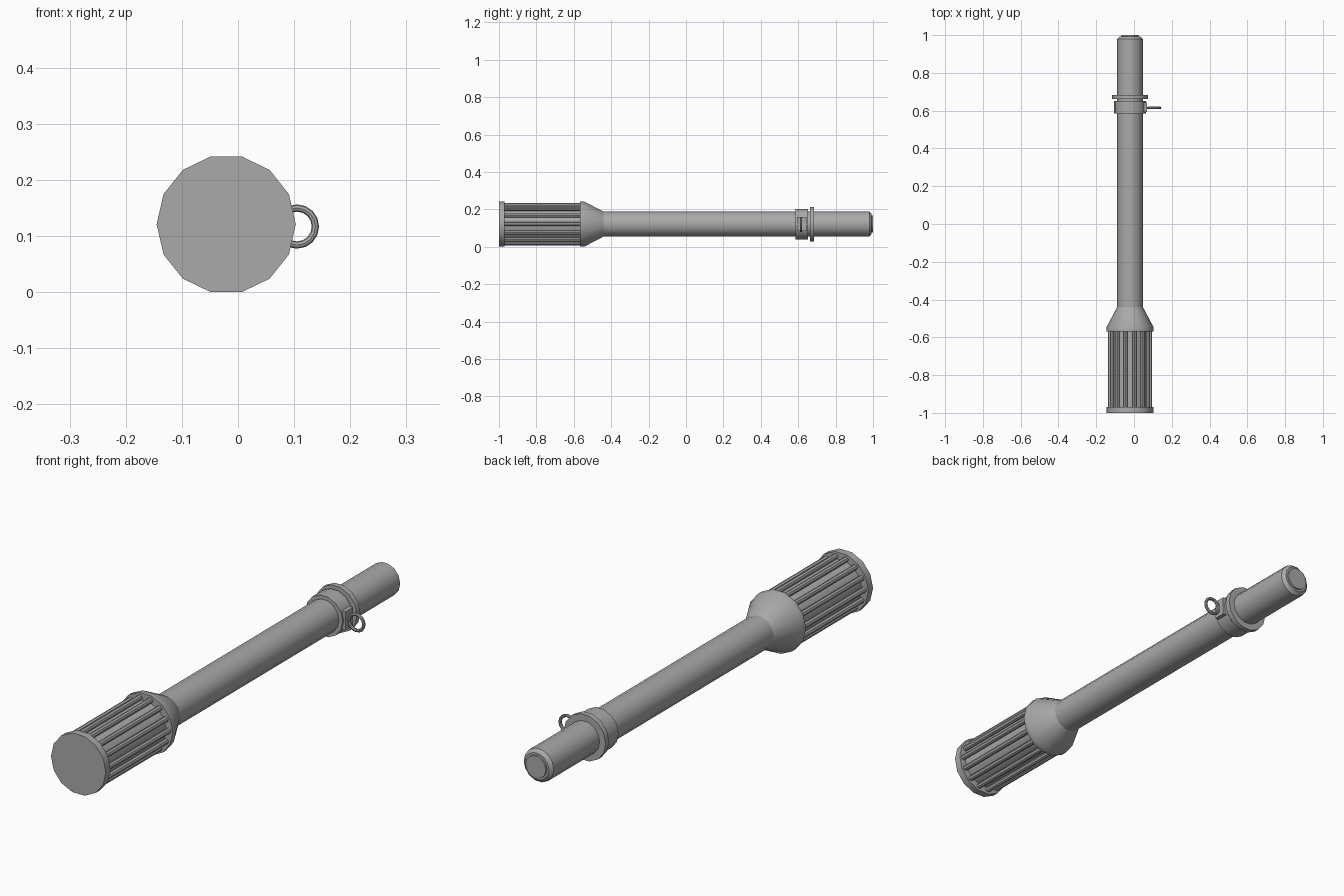
import bpy, bmesh, math
from mathutils import Matrix, Vector

if "Cube" in bpy.data.objects:
    bpy.data.objects.remove(bpy.data.objects["Cube"], do_unlink=True)

AXIS = Vector((-0.021, 0, 0.121))   # long axis of the tool, running along y
SIDES = 14
STEP = 2 * math.pi / SIDES

grey = bpy.data.materials.new("plain_grey")
grey.use_nodes = True
colour = (0.4, 0.4, 0.4, 1)
grey.diffuse_color = colour
grey.node_tree.nodes["Principled BSDF"].inputs["Base Color"].default_value = colour


def finish(obj, name):
    obj.name = name
    obj.data.materials.clear()
    obj.data.materials.append(grey)
    bpy.ops.object.select_all(action="DESELECT")
    obj.select_set(True)
    bpy.context.view_layer.objects.active = obj
    bpy.ops.object.shade_smooth_by_angle(angle=math.radians(30))


def from_bmesh(name, bm):
    bmesh.ops.recalc_face_normals(bm, faces=bm.faces[:])
    mesh = bpy.data.meshes.new(name)
    bm.to_mesh(mesh)
    bm.free()
    obj = bpy.data.objects.new(name, mesh)
    bpy.context.collection.objects.link(obj)
    finish(obj, name)


def lathe(name, profile):
    """Turn (radius, y) points round the long axis and cap both ends."""
    bm = bmesh.new()
    rings = []
    for r, y in profile:
        rings.append([bm.verts.new(AXIS + Vector((r * math.cos(i * STEP), y, r * math.sin(i * STEP))))
                      for i in range(SIDES)])
    for a, b in zip(rings, rings[1:]):
        for i in range(SIDES):
            j = (i + 1) % SIDES
            bm.faces.new((a[i], a[j], b[j], b[i]))
    bm.faces.new(rings[0])
    bm.faces.new(rings[-1])
    from_bmesh(name, bm)


# Head: end plate, inner core and tapered collar
lathe("head_end_plate", [(0.124, -1), (0.124, -0.97)])
lathe("head_core", [(0.095, -0.975), (0.095, -0.56)])
lathe("head_collar", [(0.124, -0.568), (0.124, -0.545), (0.068, -0.44)])

# Ring of rods round the head core
bm = bmesh.new()
for i in range(SIDES):
    spot = AXIS + Vector((0.105 * math.cos(i * STEP), -0.768, 0.105 * math.sin(i * STEP)))
    bmesh.ops.create_cone(bm, cap_ends=True, segments=8, radius1=0.011, radius2=0.011, depth=0.414,
                          matrix=Matrix.Translation(spot) @ Matrix.Rotation(math.pi / 2, 4, "X"))
from_bmesh("head_rods", bm)

# Shaft with bevelled end and small end cap
lathe("shaft", [(0.068, -0.45), (0.068, 0.98), (0.055, 0.993)])
lathe("shaft_end_cap", [(0.046, 0.985), (0.046, 1.0)])

# Clamp band and stop flange
lathe("clamp_band", [(0.084, 0.585), (0.084, 0.652)])
lathe("stop_flange", [(0.095, 0.662), (0.095, 0.684)])

# Lug on the clamp that carries the ring
bm = bmesh.new()
bmesh.ops.create_cube(bm, size=1, matrix=Matrix.Translation((0.052, 0.618, AXIS.z))
                      @ Matrix.Diagonal((0.036, 0.05, 0.076, 1)))
from_bmesh("clamp_lug", bm)

# Hanging ring
bpy.ops.mesh.primitive_torus_add(major_segments=16, minor_segments=8, major_radius=0.033,
                                 minor_radius=0.0065, location=(0.105, 0.615, 0.117),
                                 rotation=(math.pi / 2, 0, 0))
finish(bpy.context.object, "hanging_ring")
